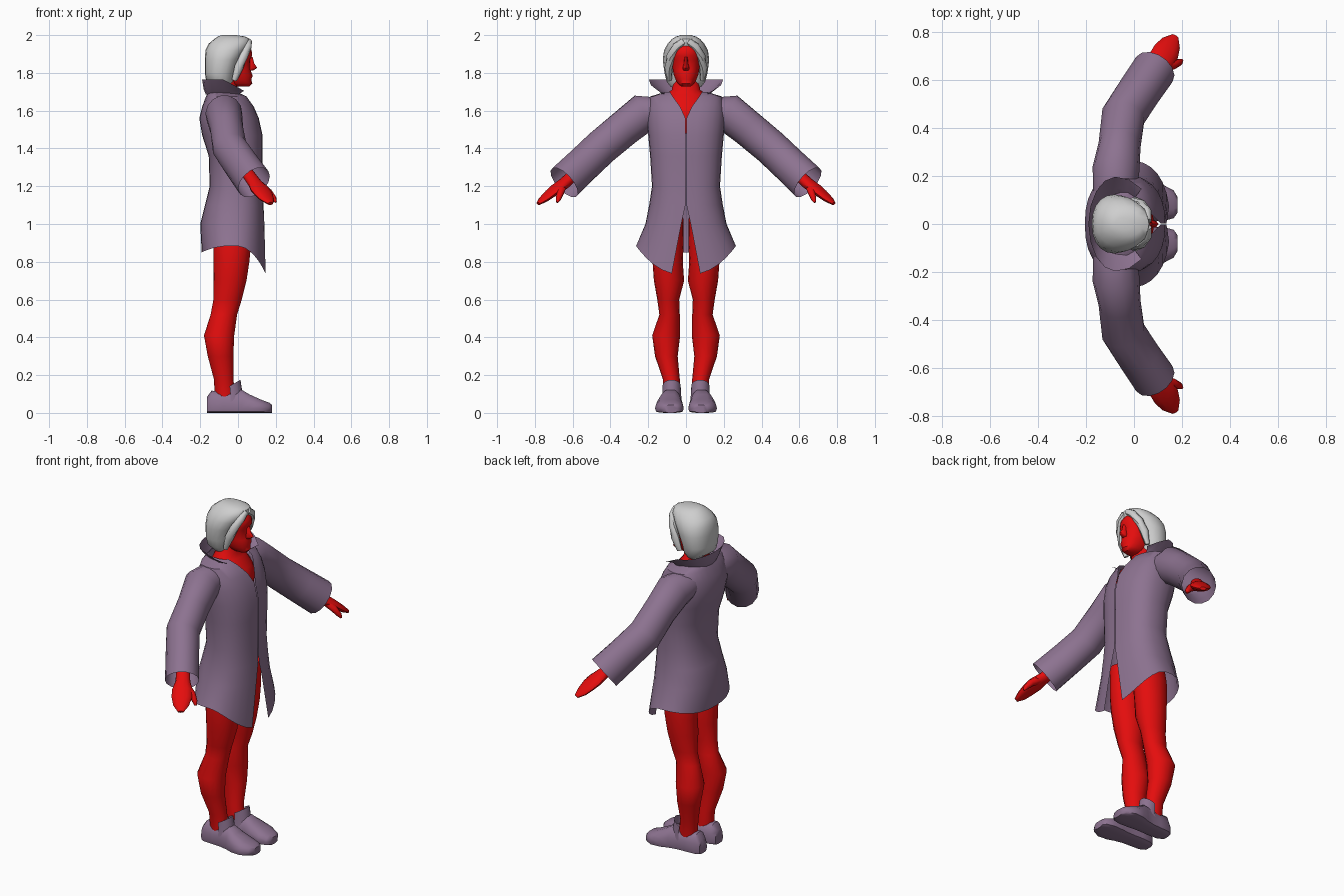
import bpy, bmesh, math
from mathutils import Vector

if "Cube" in bpy.data.objects:
    bpy.data.objects.remove(bpy.data.objects["Cube"])


def material(name, rgb):
    m = bpy.data.materials.new(name)
    m.diffuse_color = (*rgb, 1)
    m.use_nodes = True
    m.node_tree.nodes["Principled BSDF"].inputs["Base Color"].default_value = m.diffuse_color
    return m


RED = material("red skin", (0.78, 0.004, 0.004))
MAUVE = material("mauve cloth", (0.265, 0.17, 0.28))
GREY = material("grey hair", (0.62, 0.62, 0.62))


def spow(v, e):
    return math.copysign(abs(v) ** e, v)


def loft(name, rings, mat, closed=True, caps=True, mirror=False, angle=45):
    """Skin a list of equal-length point rings; closed=False leaves a seam."""
    bm = bmesh.new()
    rows = [[bm.verts.new(p) for p in r] for r in rings]
    n = len(rows[0])
    for a, b in zip(rows, rows[1:]):
        for i in range(n if closed else n - 1):
            j = (i + 1) % n
            bm.faces.new((a[i], a[j], b[j], b[i]))
    if caps and closed:
        bm.faces.new(rows[0])
        bm.faces.new(rows[-1])
    bmesh.ops.recalc_face_normals(bm, faces=bm.faces)
    me = bpy.data.meshes.new(name)
    bm.to_mesh(me)
    bm.free()
    me.materials.append(mat)
    ob = bpy.data.objects.new(name, me)
    bpy.context.collection.objects.link(ob)
    bpy.ops.object.select_all(action='DESELECT')
    ob.select_set(True)
    bpy.context.view_layer.objects.active = ob
    bpy.ops.object.shade_smooth_by_angle(angle=math.radians(angle))
    if mirror:
        mod = ob.modifiers.new("mirror", 'MIRROR')
        mod.use_axis = (False, True, False)
    return ob


def flat_ring(z, xb, xf, hw, yc=0, n=16, e=1.0):
    """Horizontal oval from back xb to front xf, half width hw."""
    out = []
    for i in range(n):
        t = 2 * math.pi * i / n
        out.append(((xb + xf) / 2 + (xf - xb) / 2 * spow(math.cos(t), e),
                    yc + hw * spow(math.sin(t), e), z))
    return out


def tube(name, path, mat, caps=True, n=12, mirror=True):
    """Tube along (centre, width, height) stations; width lies horizontally."""
    pts = [Vector(p[0]) for p in path]
    rings = []
    for k, (c, w, h) in enumerate(path):
        d = (pts[min(k + 1, len(pts) - 1)] - pts[max(k - 1, 0)]).normalized()
        side = d.cross(Vector((0, 0, 1))).normalized()
        up = side.cross(d)
        rings.append([pts[k] + side * w * math.cos(2 * math.pi * i / n)
                      + up * h * math.sin(2 * math.pi * i / n) for i in range(n)])
    return loft(name, rings, mat, caps=caps, mirror=mirror)


# Coat body: open at the front, V neck above, slit and pointed hem below
coat = [(1.70, -.155, .02, .11, .085), (1.675, -.17, .05, .19, .07),
        (1.62, -.19, .085, .205, .03), (1.56, -.205, .11, .21, .003),
        (1.47, -.19, .13, .20, .002), (1.36, -.155, .13, .19, .002),
        (1.2, -.15, .13, .18, .002), (1.1, -.175, .135, .195, .003),
        (1.0, -.2, .14, .215, .025), (None, -.192, .15, .265, .075)]
rings = []
for z, xb, xf, hw, gap in coat:
    e, n = 0.85, 28
    t0 = math.asin((gap / hw) ** (1 / e))
    ring = []
    for i in range(n + 1):
        t = t0 + (2 * math.pi - 2 * t0) * i / n
        c = math.cos(t)
        hem = .885 - (.155 if c > 0 else .035) * c * c
        ring.append(((xb + xf) / 2 + (xf - xb) / 2 * spow(c, e),
                     hw * spow(math.sin(t), e), hem if z is None else z))
    rings.append(ring)
loft("coat_body", rings, MAUVE, closed=False)

# Standing collar, flared outwards and lower at the front
low, mid, high = [], [], []
for i in range(13):
    t = math.radians(48 + 264 * i / 12)
    c, s = math.cos(t), math.sin(t)
    drop = max(0, c)
    low.append((-.065 + .105 * c, .115 * s, 1.685 - .06 * drop))
    mid.append((-.07 + .112 * c, .15 * s, 1.715 - .04 * drop))
    high.append((-.075 + (.16 if c > 0 else .115) * c, .197 * s, 1.765 - .09 * drop))
loft("collar", [low, mid, high], MAUVE, closed=False)

# Wide sleeves, open at the cuffs
tube("sleeve", [((-.08, .12, 1.595), .09, .075), ((-.075, .23, 1.585), .098, .105),
                ((-.06, .33, 1.505), .088, .097), ((-.045, .45, 1.405), .092, .095),
                ((.02, .55, 1.31), .09, .097), ((.085, .645, 1.22), .092, .1)],
     MAUVE, caps=False, n=14)

# Hands: forearm into flat palm and fingers, plus a thumb
tube("hand", [((.05, .585, 1.27), .035, .03), ((.09, .645, 1.215), .04, .03),
              ((.115, .685, 1.185), .056, .028), ((.135, .72, 1.16), .055, .022),
              ((.155, .755, 1.13), .042, .017), ((.172, .782, 1.108), .016, .009)], RED)
tube("thumb", [((.115, .655, 1.2), .024, .024), ((.165, .665, 1.165), .02, .02),
               ((.19, .675, 1.135), .015, .015), ((.2, .682, 1.115), .006, .006)], RED, n=8)

# Legs
legs = [(1.05, -.12, .08, .07, .085), (.9, -.13, .07, .083, .095),
        (.8, -.13, .06, .08, .097), (.7, -.13, .045, .08, .09),
        (.6, -.13, .02, .058, .094), (.52, -.145, -.005, .054, .087),
        (.41, -.18, -.02, .074, .105), (.3, -.16, -.025, .06, .104),
        (.18, -.128, -.025, .045, .078), (.06, -.12, -.01, .043, .076)]
loft("leg", [flat_ring(z, a, b, hw, yc) for z, a, b, hw, yc in legs], RED, mirror=True)

# Shoes: sections running from heel to toe, with flat soles
shoe = [(-.165, .075, .035, .085), (-.14, .075, .052, .12), (-.08, .075, .056, .115),
        (-.03, .077, .056, .12), (.02, .082, .062, .125), (.06, .087, .072, .1),
        (.12, .088, .076, .072), (.165, .082, .058, .055), (.181, .08, .034, .042)]
rings = []
for x, yc, hw, top in shoe:
    ring = []
    for i in range(14):
        t = 2 * math.pi * i / 14
        s = math.sin(t)
        z = .025 + (top - .025) * s if s > 0 else .025 + .025 * spow(s, .4)
        ring.append((x, yc + hw * spow(math.cos(t), .7), z))
    rings.append(ring)
loft("shoe", rings, MAUVE, mirror=True)

# Shoe tongue wrapping the front of the ankle
rings = []
for z, r, x0 in ((.09, .055, -.035), (.13, .05, -.035), (.175, .048, -.04)):
    rings.append([(x0 + (r + .005) * math.cos(t), .076 + r * math.sin(t),
                   z - .03 * (1 - math.cos(t)))
                  for t in [math.radians(-95 + 190 * i / 10) for i in range(11)]])
loft("shoe_tongue", rings, MAUVE, closed=False, mirror=True)

# Neck and upper chest
neck = [(1.48, -.12, .06, .13), (1.57, -.13, .085, .12), (1.63, -.13, .062, .125),
        (1.685, -.135, .015, .11), (1.71, -.13, -.002, .075), (1.8, -.13, -.005, .062)]
loft("neck", [flat_ring(*r) for r in neck], RED)

# Head with chin, lips, eye line and brow
head = [(1.728, -.03, .06, .026), (1.745, -.06, .076, .046), (1.765, -.08, .07, .056),
        (1.785, -.1, .078, .064), (1.81, -.1, .068, .07), (1.868, -.1, .064, .077),
        (1.89, -.1, .075, .078), (1.92, -.1, .072, .076), (1.955, -.1, .052, .066),
        (1.98, -.08, 0, .04)]
loft("head", [flat_ring(*r, n=18, e=.92) for r in head], RED)

# Nose
nose = [(1.885, .04, .077, .009), (1.85, .04, .086, .011),
        (1.827, .04, .102, .018), (1.812, .04, .08, .015)]
loft("nose", [flat_ring(*r, n=8) for r in nose], RED)

# Hair: swept back from the face, overhanging the forehead
hair = [(1.725, -.125, -.04, .08), (1.755, -.168, -.018, .103), (1.8, -.176, -.012, .114),
        (1.87, -.176, .014, .123), (1.92, -.172, .045, .116), (1.955, -.155, .066, .097),
        (1.98, -.125, .062, .074), (1.993, -.105, .035, .052), (2.0, -.085, -.01, .025)]
loft("hair", [flat_ring(*r, n=20, e=.9) for r in hair], GREY)

# Front locks framing the face on either side
tube("hair_lock", [((.055, .012, 1.968), .018, .018), ((.052, .05, 1.94), .022, .022),
                   ((.03, .08, 1.89), .022, .024), ((.005, .092, 1.83), .022, .024),
                   ((-.02, .088, 1.76), .012, .014)], GREY, n=8)
